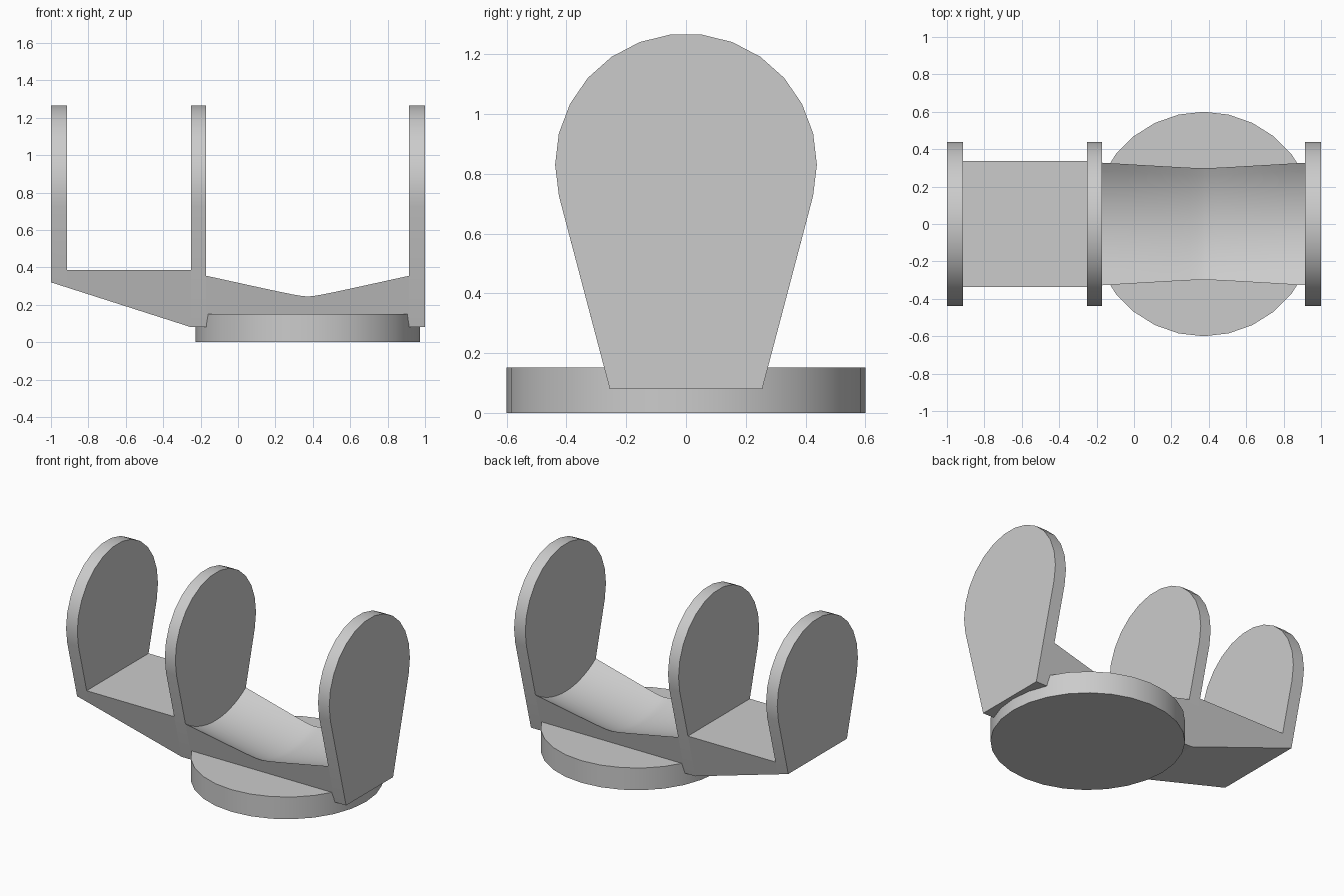
import bpy, bmesh, math

cube = bpy.data.objects.get("Cube")
if cube:
    bpy.data.objects.remove(cube, do_unlink=True)

grey = bpy.data.materials.new("light grey")
grey.use_nodes = True
grey.diffuse_color = (0.6, 0.6, 0.6, 1)
grey.node_tree.nodes["Principled BSDF"].inputs["Base Color"].default_value = (0.6, 0.6, 0.6, 1)

AXIS_Z, RADIUS = 0.831, 0.438      # centre and radius of the rounded plate tops
FLOOR = 0.08                       # underside of the body
TAPER = math.radians(14)           # the plate sides end where they touch the arc
CENTRE_X, HALF = 0.3725, 0.5425    # middle and half length of the cradle


def half_width(z):
    """Half width of the tapered sides at a height."""
    return 0.255 + 0.2636 * (z - FLOOR)


def finish(ob):
    ob.data.materials.append(grey)
    bpy.ops.object.select_all(action='DESELECT')
    ob.select_set(True)
    bpy.context.view_layer.objects.active = ob
    bpy.ops.object.shade_smooth_by_angle(angle=math.radians(30))


def loft(name, sections):
    """Solid through a list of (x, ring of (y, z)) sections."""
    bm = bmesh.new()
    rings = [[bm.verts.new((x, y, z)) for y, z in ring] for x, ring in sections]
    n = len(rings[0])
    for a, b in zip(rings, rings[1:]):
        for i in range(n):
            j = (i + 1) % n
            bm.faces.new((a[i], a[j], b[j], b[i]))
    bm.faces.new(rings[0])
    bm.faces.new(rings[-1])
    bmesh.ops.recalc_face_normals(bm, faces=bm.faces[:])
    mesh = bpy.data.meshes.new(name)
    bm.to_mesh(mesh)
    bm.free()
    ob = bpy.data.objects.new(name, mesh)
    bpy.context.collection.objects.link(ob)
    finish(ob)


def base(z):
    return [(-half_width(z), z), (half_width(z), z)]


def arc(start, end, steps, radius):
    angles = [start + (end - start) * i / steps for i in range(steps + 1)]
    return [(radius * math.cos(a), AXIS_Z + radius * math.sin(a)) for a in angles]


def plate_ring(bottom):
    return base(bottom) + arc(-TAPER, math.pi + TAPER, 15, RADIUS)


def arm_ring(bottom, top=0.387):
    return base(bottom) + base(top)[::-1]


def cradle_ring(d):
    """Section with a hollow top, turned about the plate axis."""
    edge = 0.235 + math.hypot(0.01, 0.221 * d)
    w, drop = half_width(edge), AXIS_Z - edge
    a = math.atan2(w, drop)
    down = -math.pi / 2
    return base(FLOOR) + arc(down + a, down - a, 14, math.hypot(w, drop))


# Three upright rounded plates
loft("right_plate", [(-1, plate_ring(0.32)), (-0.915, plate_ring(0.293))])
loft("middle_plate", [(-0.25, plate_ring(FLOOR)), (-0.17, plate_ring(FLOOR))])
loft("left_plate", [(0.915, plate_ring(FLOOR)), (1, plate_ring(FLOOR))])

# Flat-topped arm with a sloping underside
loft("arm", [(-0.915, arm_ring(0.293)), (-0.25, arm_ring(FLOOR))])

# Hollow cradle, with sections closer together at its waist
offsets = [HALF * t * abs(t) for t in (i / 8 for i in range(-8, 9))]
loft("cradle", [(CENTRE_X + d, cradle_ring(d)) for d in offsets])

# Round base disc
bpy.ops.mesh.primitive_cylinder_add(vertices=28, radius=0.6, depth=0.152,
                                    location=(CENTRE_X, 0, 0.076))
disc = bpy.context.object
disc.name = "base_disc"
finish(disc)
